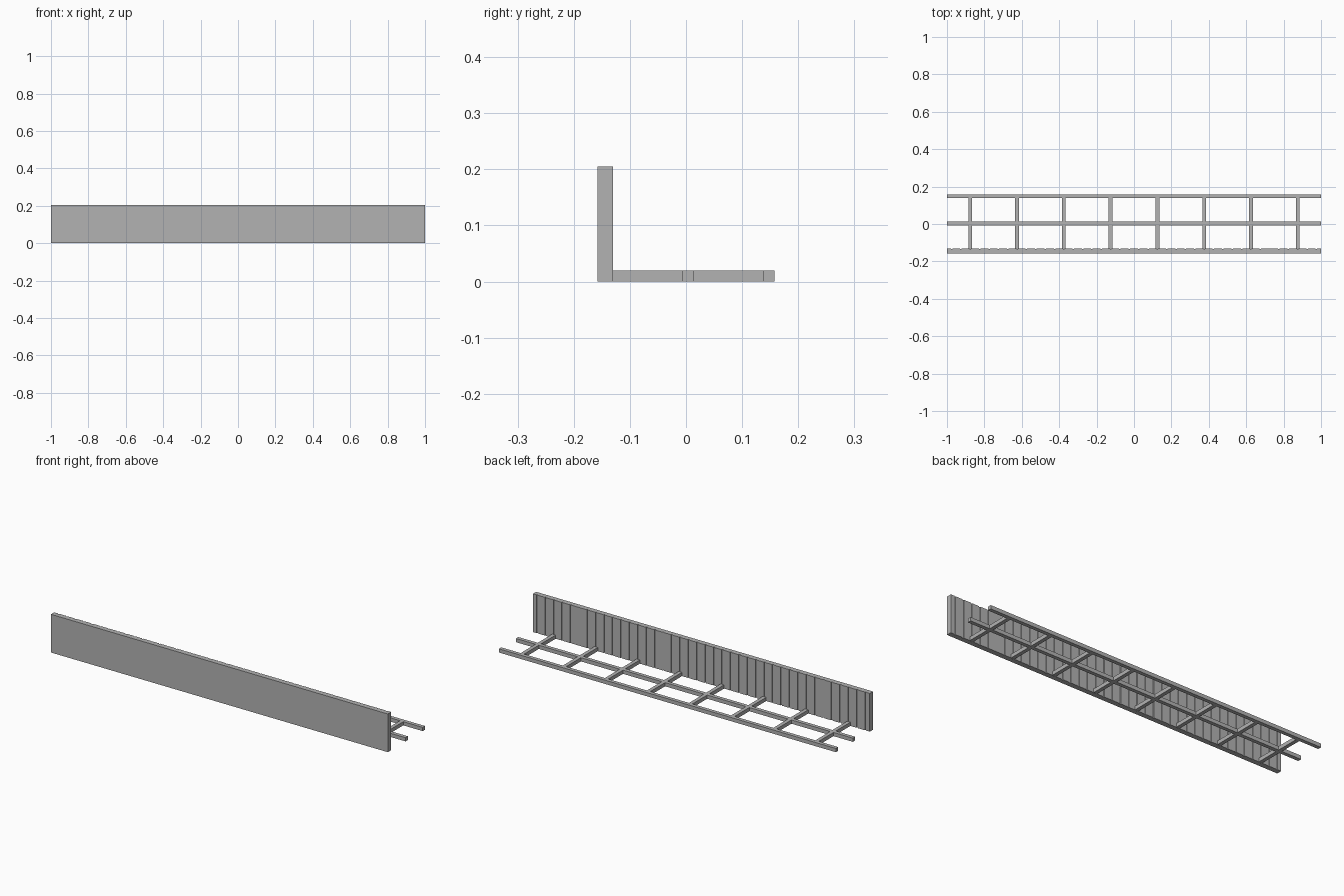
import bpy
import bmesh

old = bpy.data.objects.get("Cube")
if old:
    bpy.data.objects.remove(old, do_unlink=True)

# Single plain grey
grey = bpy.data.materials.new("plain_grey")
grey.use_nodes = True
grey.diffuse_color = (0.45, 0.45, 0.45, 1)
grey.node_tree.nodes["Principled BSDF"].inputs["Base Color"].default_value = grey.diffuse_color


def extrude_outline(name, outline, height):
    """Solid made by raising a flat xy outline from the ground."""
    bm = bmesh.new()
    base = bm.faces.new([bm.verts.new((x, y, 0)) for x, y in outline])
    raised = bmesh.ops.extrude_face_region(bm, geom=[base])["geom"]
    verts = [v for v in raised if isinstance(v, bmesh.types.BMVert)]
    bmesh.ops.translate(bm, verts=verts, vec=(0, 0, height))
    bmesh.ops.recalc_face_normals(bm, faces=bm.faces)
    mesh = bpy.data.meshes.new(name)
    bm.to_mesh(mesh)
    bm.free()
    mesh.materials.append(grey)
    obj = bpy.data.objects.new(name, mesh)
    bpy.context.collection.objects.link(obj)
    return obj


def bar(name, x0, x1, y0, y1):
    return extrude_outline(name, [(x0, y0), (x1, y0), (x1, y1), (x0, y1)], BAR_HEIGHT)


BAR_HEIGHT = 0.02
FRONT, BACK = -0.158, -0.13
REAR = 0.158

# Upright panel with narrow vertical grooves along its back
half_width, depth = 0.004, 0.004
outline = [(-1, BACK), (-1, FRONT), (1, FRONT), (1, BACK)]
for i in range(40):
    if i == 5:      # one double-width board
        continue
    x = 0.975 - 0.05 * i
    outline += [(x + half_width, BACK), (x + half_width, BACK - depth),
                (x - half_width, BACK - depth), (x - half_width, BACK)]
extrude_outline("front_panel", outline, 0.205)

# Long rails
MID_FRONT, MID_BACK = -0.007, 0.013
REAR_FRONT = REAR - 0.02
bar("middle_rail", -1, 1, MID_FRONT, MID_BACK)
bar("rear_rail", -1, 1, REAR_FRONT, REAR)

# Cross bars, in two lengths either side of the middle rail
for i in range(8):
    x = -0.875 + 0.25 * i
    bar(f"front_cross_bar_{i + 1}", x - 0.01, x + 0.01, BACK, MID_FRONT)
    bar(f"rear_cross_bar_{i + 1}", x - 0.01, x + 0.01, MID_BACK, REAR_FRONT)
